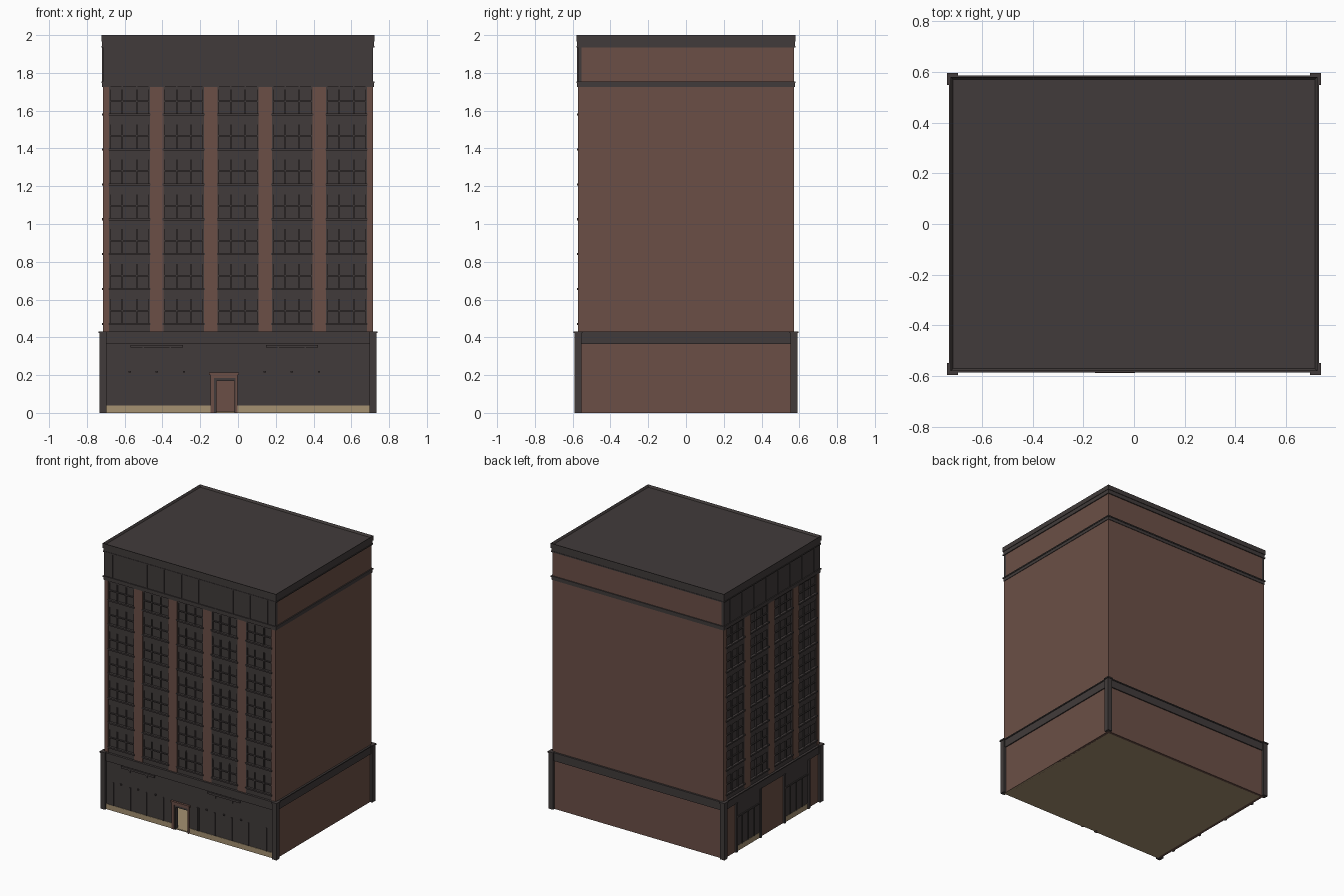
import bpy, bmesh
from mathutils import Matrix, Vector

cube = bpy.data.objects.get("Cube")
if cube:
    bpy.data.objects.remove(cube, do_unlink=True)


def material(name, color):
    m = bpy.data.materials.new(name)
    m.use_nodes = True
    m.diffuse_color = (*color, 1)
    m.node_tree.nodes["Principled BSDF"].inputs["Base Color"].default_value = (*color, 1)
    return m


DARK = material("charcoal trim", (0.053, 0.044, 0.043))
BRICK = material("brown brick", (0.147, 0.078, 0.061))
STONE = material("tan stone", (0.376, 0.283, 0.165))

X, Y = 0.715, 0.572          # half size of the main body
BAY, HALF = 0.287, 0.108     # bay spacing and half width
Z_BASE, Z_BAND, Z_TOP = 0.43, 1.724, 2.0
RECESS, ROWS = 0.02, 7
FLOOR = (Z_BAND - Z_BASE) / ROWS


def boxes(name, mat, spans):
    """One object made of boxes, each given as (x0, x1, y0, y1, z0, z1)."""
    bm = bmesh.new()
    for s in spans:
        lo, hi = Vector(s[0::2]), Vector(s[1::2])
        size = [abs(v) for v in hi - lo]
        bmesh.ops.create_cube(bm, size=1, matrix=Matrix.Translation((lo + hi) / 2)
                              @ Matrix.Diagonal((*size, 1)))
    me = bpy.data.meshes.new(name)
    bm.to_mesh(me)
    bm.free()
    me.materials.append(mat)
    ob = bpy.data.objects.new(name, me)
    bpy.context.collection.objects.link(ob)
    return ob


def front(u0, u1, d0, d1, z0, z1):
    return (u0, u1, -Y - d0, -Y - d1, z0, z1)


def left_street(u0, u1, d0, d1, z0, z1):
    return (-X - d0, -X - d1, u0, u1, z0, z1)


def ring(name, out, z0, z1):
    return boxes(name, DARK, [(-X - out, X + out, -Y - out, Y + out, z0, z1)])


# Upper body, set back behind the two street facades
boxes("upper_body", BRICK, [(-X + RECESS, X, -Y + RECESS, Y, Z_BASE - 0.02, 1.94)])

# Hollow ground floor
T = 0.02
boxes("ground_walls", BRICK, [(X - T, X, -Y, Y, 0, Z_BASE),
                              (-X, X, Y - T, Y, 0, Z_BASE),
                              (-X, -X + T, -Y, Y, 0, Z_BASE)])
boxes("ground_floor_slab", STONE, [(-X + 0.002, X - 0.002, -Y + 0.002, Y - 0.002, 0, 0.008)])

# Front shop wall, open at the doorway
D0, D1, DH = -0.115, -0.018, 0.17
boxes("shop_wall", DARK, [front(-X, D0, -T, 0, 0.04, Z_BASE),
                          front(D1, X, -T, 0, 0.04, Z_BASE),
                          front(D0, D1, -T, 0, DH, Z_BASE)])
boxes("front_kerb", STONE, [front(-0.7, D0 - 0.02, -T, 0.003, 0, 0.04),
                            front(D1 + 0.012, 0.7, -T, 0.003, 0, 0.04)])

# Doorway surround
boxes("door_frame", BRICK, [front(-0.146, -0.127, -0.01, 0.01, 0, 0.2),
                            front(-0.014, -0.003, -0.01, 0.01, 0, 0.2),
                            front(-0.146, -0.003, -0.01, 0.01, 0.186, 0.2),
                            front(-0.153, 0.004, -0.01, 0.016, 0.2, 0.213)])
boxes("door_inner_frame", DARK, [front(-0.127, D0, -T, 0.006, 0, 0.186),
                                 front(D1, -0.014, -T, 0.006, 0, 0.186),
                                 front(D0, D1, -T, 0.006, DH, 0.186)])

# Shop window bars, sign ledges and small lamps on the front
bars = [-0.638, -0.495, -0.362, -0.22, 0.063, 0.075, 0.21, 0.35, 0.49, 0.64]
boxes("shop_mullions", DARK, [front(u - 0.004, u + 0.004, 0, 0.007, 0.04, 0.215) for u in bars])
ledges, lamps = [], []
for c in (-0.43, 0.285):
    ledges.append(front(c - 0.138, c + 0.138, 0, 0.01, 0.345, 0.36))
    for k in (-1, 1):
        ledges.append(front(c + k * 0.0715 - 0.004, c + k * 0.0715 + 0.004, 0, 0.007, 0.325, 0.35))
    for k in (-1, 0, 1):
        lamps.append(front(c + k * 0.1435 - 0.006, c + k * 0.1435 + 0.006, 0, 0.008, 0.213, 0.223))
boxes("sign_ledges", DARK, ledges)
boxes("wall_lamps", DARK, lamps)

# Side street shop fronts, between tall posts
shops, kerbs, mullions = [], [], []
for s in (-1, 1):
    a, b = sorted((s * BAY / 2, s * BAY * 1.5))
    shops.append(left_street(a, b, -0.01, 0.003, 0.04, 0.37))
    kerbs.append(left_street(a, b, -0.01, 0.005, 0, 0.04))
    for k in range(1, 4):
        u = a + (b - a) * k / 4
        mullions.append(left_street(u - 0.004, u + 0.004, 0, 0.009, 0.04, 0.26))
    mullions.append(left_street(a, b, 0, 0.009, 0.255, 0.265))
boxes("side_shop_windows", DARK, shops)
boxes("side_kerbs", STONE, kerbs)
boxes("side_shop_mullions", DARK, mullions)
boxes("side_posts", DARK, [left_street(k * BAY / 2 - 0.009, k * BAY / 2 + 0.009, 0, 0.014, 0, 0.37)
                           for k in (-3, -1, 1, 3)])

# Base band and corner posts
ring("base_band", 0.008, 0.365, Z_BASE - 0.008)
ring("base_band_cap", 0.014, Z_BASE - 0.008, Z_BASE)
posts = []
for sx in (-1, 1):
    for sy in (-1, 1):
        posts.append((sx * 0.697, sx * 0.733, sy * 0.552, sy * 0.59, 0, 0.422))
        posts.append((sx * 0.693, sx * 0.738, sy * 0.548, sy * 0.595, 0.422, 0.432))
boxes("corner_posts", DARK, posts)


def facade(label, place, centers, edge):
    """Brick piers, window bays and frieze of one street side."""
    piers, glass, sills, frames = [], [], [], []
    stops = [-edge] + [c + k * HALF for c in centers for k in (-1, 1)] + [edge]
    for a, b in zip(stops[0::2], stops[1::2]):
        piers.append(place(a, b, -RECESS, 0, Z_BASE, Z_BAND))
    for c in centers:
        l, r = c - HALF, c + HALF
        glass.append(place(l, r, -RECESS, -0.012, Z_BASE, Z_BAND))
        for i in range(ROWS):
            z = Z_BASE + i * FLOOR
            top = z + FLOOR
            frames.append(place(l, r, -0.012, -0.003, z, z + 0.035))
            sills.append(place(l - 0.004, r + 0.004, -0.012, 0.006, z + 0.035, z + 0.046))
            frames.append(place(l, r, -0.012, -0.005, top - 0.012, top))
            frames.append(place(l, r, -0.012, -0.004, z + 0.108, z + 0.116))
            for u in (-0.104, -0.038, 0.038, 0.104):
                frames.append(place(c + u - 0.004, c + u + 0.004, -0.012, -0.003, z + 0.046, top))
    boxes(label + "_piers", BRICK, piers)
    boxes(label + "_window_glass", DARK, glass)
    boxes(label + "_window_sills", DARK, sills)
    boxes(label + "_window_frames", DARK, frames)
    # Frieze with upright ribs
    boxes(label + "_frieze", DARK, [place(-edge, edge, -RECESS, 0.001, 1.75, 1.94)])
    n = 2 * len(centers)
    boxes(label + "_frieze_ribs", DARK,
          [place(u - 0.004, u + 0.004, 0, 0.006, 1.753, 1.936)
           for u in ((i - (n - 1) / 2) * BAY / 2 for i in range(n))])


facade("front", front, [k * BAY for k in (-2, -1, 0, 1, 2)], X)
facade("side", left_street, [k * BAY / 2 for k in (-3, -1, 1, 3)], Y)

# Middle band with a lip
ring("middle_band", 0.004, Z_BAND, 1.746)
ring("middle_band_lip", 0.008, 1.746, 1.755)

# Cornice with a shallow sunken roof
ring("cornice", 0.004, 1.936, 1.97)
ring("cornice_lower_lip", 0.007, 1.934, 1.942)
roof = ring("roof_parapet", 0.008, 1.965, Z_TOP)
bm = bmesh.new()
bm.from_mesh(roof.data)
bm.normal_update()
top_face = max(bm.faces, key=lambda f: f.calc_center_median().z)
bmesh.ops.inset_region(bm, faces=[top_face], thickness=0.014)
bmesh.ops.translate(bm, verts=top_face.verts, vec=(0, 0, -0.015))
bm.to_mesh(roof.data)
bm.free()
